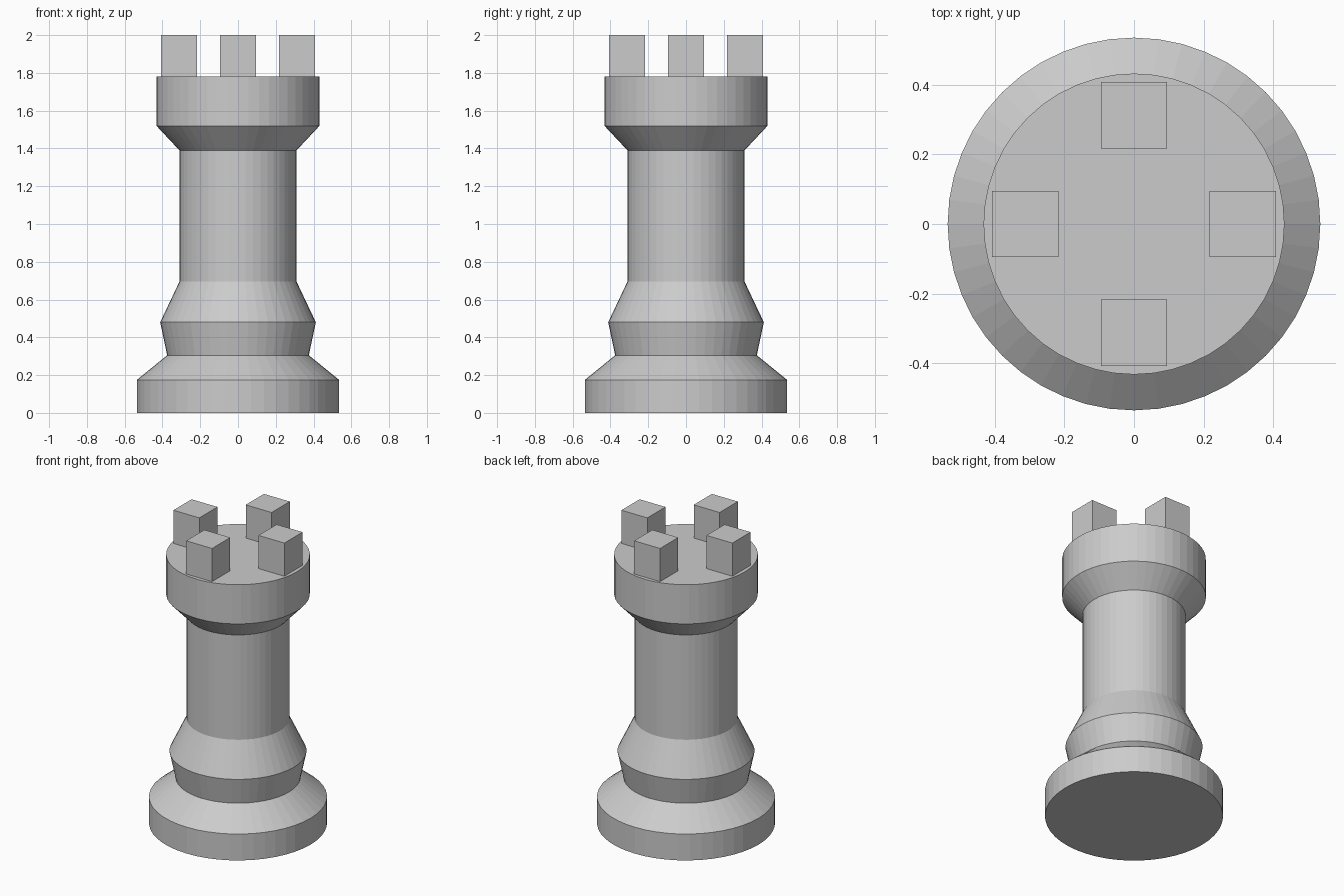
import bpy, bmesh, math

if "Cube" in bpy.data.objects:
    bpy.data.objects.remove(bpy.data.objects["Cube"])

SIDES = 48
grey = bpy.data.materials.new("light_grey")
grey.diffuse_color = (0.6, 0.6, 0.6, 1)
grey.use_nodes = True
grey.node_tree.nodes["Principled BSDF"].inputs["Base Color"].default_value = grey.diffuse_color


def finish(bm, name):
    bmesh.ops.recalc_face_normals(bm, faces=bm.faces)
    mesh = bpy.data.meshes.new(name)
    bm.to_mesh(mesh)
    bm.free()
    mesh.materials.append(grey)
    obj = bpy.data.objects.new(name, mesh)
    bpy.context.collection.objects.link(obj)
    return obj


# Turned tower body: (radius, height) profile from base to parapet
profile = [(0.535, 0), (0.535, 0.175), (0.375, 0.305), (0.412, 0.48),
           (0.31, 0.695), (0.31, 1.39), (0.432, 1.52), (0.432, 1.78)]
bm = bmesh.new()
rings = []
for r, z in profile:
    rings.append([bm.verts.new((r * math.cos(2 * math.pi * i / SIDES),
                                r * math.sin(2 * math.pi * i / SIDES), z))
                  for i in range(SIDES)])
for low, high in zip(rings, rings[1:]):
    for i in range(SIDES):
        j = (i + 1) % SIDES
        bm.faces.new((low[i], low[j], high[j], high[i]))
bm.faces.new(rings[0][::-1])
bm.faces.new(rings[-1])
finish(bm, "tower_body")

# Four battlement blocks around the top
for k, side in enumerate(("right", "back", "left", "front")):
    angle = k * math.pi / 2
    bm = bmesh.new()
    bmesh.ops.create_cube(bm, size=1)
    bmesh.ops.scale(bm, vec=(0.19, 0.19, 0.22), verts=bm.verts)
    bmesh.ops.translate(bm, verts=bm.verts,
                        vec=(round(math.cos(angle)) * 0.312,
                             round(math.sin(angle)) * 0.312, 1.89))
    finish(bm, "battlement_" + side)
